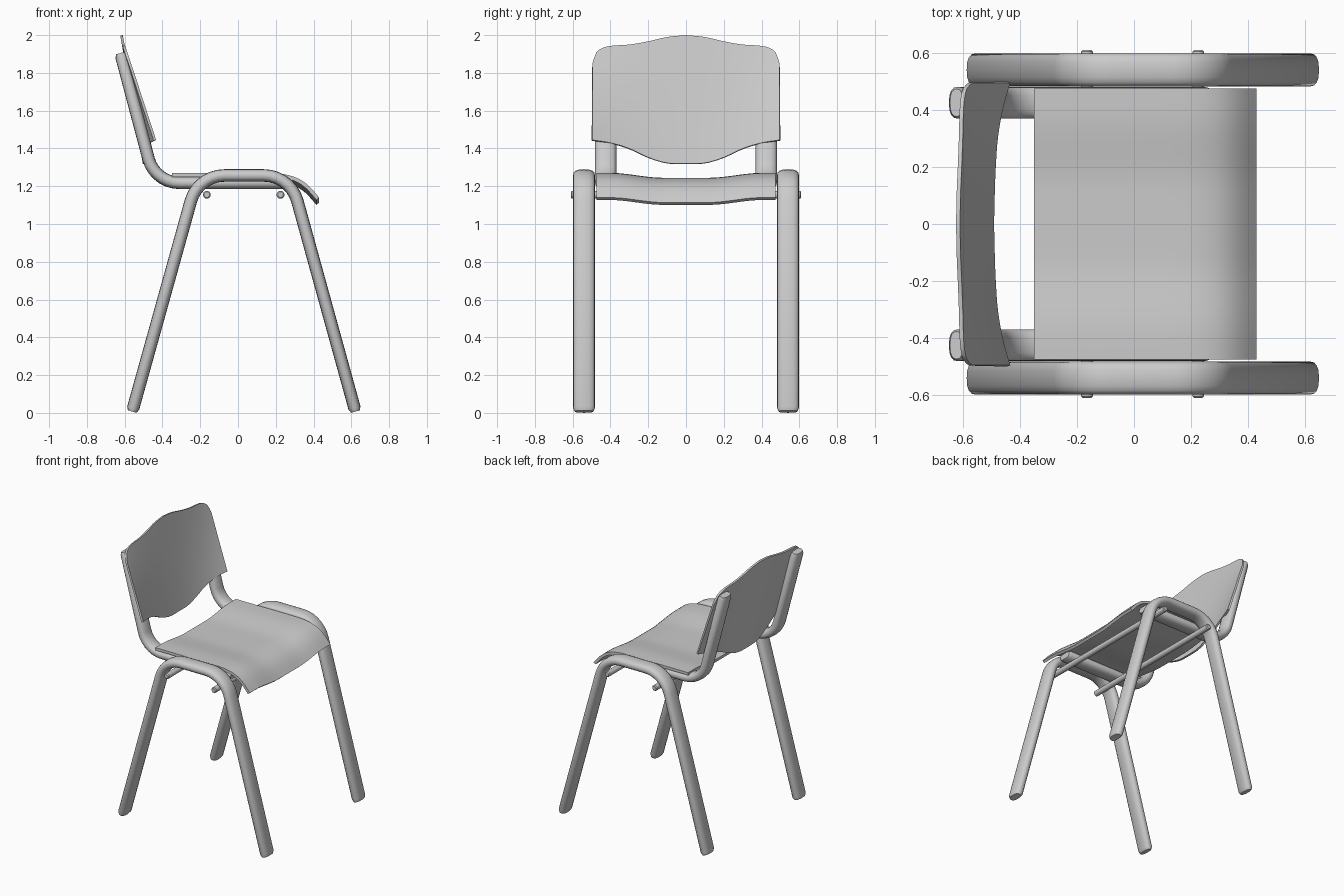
import bpy, bmesh, math
from mathutils import Vector

cube = bpy.data.objects.get("Cube")
if cube:
    bpy.data.objects.remove(cube, do_unlink=True)

grey = bpy.data.materials.new("plain_grey")
grey.use_nodes = True
colour = (0.6, 0.6, 0.6, 1)
grey.diffuse_color = colour
grey.node_tree.nodes["Principled BSDF"].inputs["Base Color"].default_value = colour


def finish(bm, name, thickness=0):
    """Turn a bmesh into a smooth-shaded object, thickened if it is a sheet."""
    mesh = bpy.data.meshes.new(name)
    bm.to_mesh(mesh)
    bm.free()
    mesh.materials.append(grey)
    obj = bpy.data.objects.new(name, mesh)
    bpy.context.collection.objects.link(obj)
    bpy.ops.object.select_all(action="DESELECT")
    obj.select_set(True)
    bpy.context.view_layer.objects.active = obj
    if thickness:
        mod = obj.modifiers.new("thickness", "SOLIDIFY")
        mod.thickness = thickness
        mod.offset = -1
        bpy.ops.object.modifier_apply(modifier=mod.name)
    bpy.ops.object.shade_smooth_by_angle(angle=math.radians(35))


def rounded(points, tangent, steps=7):
    """Round the inner corners of an (x, z) path with circular arcs."""
    pts = [Vector(p) for p in points]
    path = [pts[0]]
    for a, b, c in zip(pts, pts[1:], pts[2:]):
        u, v = (a - b).normalized(), (c - b).normalized()
        half = u.angle(v) / 2
        radius = tangent * math.tan(half)
        mid = (u + v).normalized()
        centre = b + mid * tangent / math.cos(half)
        side = (u - mid * u.dot(mid)).normalized()
        sweep = math.pi / 2 - half
        for i in range(steps + 1):
            t = sweep * (1 - 2 * i / steps)
            path.append(centre + radius * (side * math.sin(t) - mid * math.cos(t)))
    return path + [pts[-1]]


def oval_tube(name, path, y, half_width, half_depth, bevel=0.02, sides=16):
    """Sweep an oval section along an (x, z) path, with bevelled ends."""
    start = (path[1] - path[0]).normalized() * bevel
    end = (path[-2] - path[-1]).normalized() * bevel
    path = [path[0], path[0] + start] + path[1:-1] + [path[-1] + end, path[-1]]
    bm = bmesh.new()
    rings = []
    for i, p in enumerate(path):
        d = (path[min(i + 1, len(path) - 1)] - path[max(i - 1, 0)]).normalized()
        n = Vector((-d.y, d.x))
        s = 0.72 if i in (0, len(path) - 1) else 1
        ring = []
        for k in range(sides):
            a = math.tau * k / sides
            c, q = math.cos(a), math.sin(a)
            w = math.copysign(abs(c) ** 0.8, c) * half_width * (0.5 + s / 2)
            h = math.copysign(abs(q) ** 0.8, q) * half_depth * s
            ring.append(bm.verts.new((p.x + n.x * h, y + w, p.y + n.y * h)))
        rings.append(ring)
    for r, t in zip(rings, rings[1:]):
        for k in range(sides):
            m = (k + 1) % sides
            bm.faces.new((r[k], r[m], t[m], t[k]))
    bm.faces.new(rings[0])
    bm.faces.new(rings[-1])
    bmesh.ops.recalc_face_normals(bm, faces=bm.faces)
    finish(bm, name)


def sheet(name, us, vs, point, thickness):
    """Grid surface from point(u, v), thickened behind."""
    bm = bmesh.new()
    g = [[bm.verts.new(point(u, v)) for u in us] for v in vs]
    for r, t in zip(g, g[1:]):
        for i in range(len(us) - 1):
            bm.faces.new((r[i], r[i + 1], t[i + 1], t[i]))
    finish(bm, name, thickness)


def smooth_curve(points, x):
    """Smooth (Hermite) interpolation through a few points."""
    n = len(points)

    def slope(i):
        a, b = points[max(i - 1, 0)], points[min(i + 1, n - 1)]
        return (b[1] - a[1]) / (b[0] - a[0])

    i = max(k for k in range(n - 1) if k == 0 or points[k][0] <= x)
    (x0, y0), (x1, y1) = points[i], points[i + 1]
    d = x1 - x0
    t = (x - x0) / d
    return ((1 + 2 * t) * (1 - t) ** 2 * y0 + t * (1 - t) ** 2 * d * slope(i)
            + t * t * (3 - 2 * t) * y1 + t * t * (t - 1) * d * slope(i + 1))


# Side leg hoops and rear posts that run on under the seat
leg_path = rounded([(-0.56, 0.007), (-0.212, 1.257), (0.277, 1.257), (0.622, 0.007)], 0.14)
post_path = rounded([(-0.622, 1.905), (-0.44, 1.218), (0.27, 1.218)], 0.13)
for side, sign in (("left", 1), ("right", -1)):
    oval_tube("leg_hoop_" + side, leg_path, sign * 0.54, 0.058, 0.033)
    oval_tube("back_post_" + side, post_path, sign * 0.425, 0.056, 0.033)

# Cross rods under the seat
for name, x in (("rear_rod", -0.165), ("front_rod", 0.225)):
    bm = bmesh.new()
    bmesh.ops.create_cone(bm, cap_ends=True, segments=14, radius1=0.021, radius2=0.021, depth=1.22)
    caps = [e for e in bm.edges if abs(e.verts[0].co.z - e.verts[1].co.z) < 0.01]
    bmesh.ops.bevel(bm, geom=caps, offset=0.006, segments=1, affect="EDGES")
    for v in bm.verts:
        v.co = (x + v.co.x, v.co.z, 1.155 - v.co.y)
    bmesh.ops.recalc_face_normals(bm, faces=bm.faces)
    finish(bm, name)

# Seat: dished across, rolled down at the front
seat_profile = [(-0.35, 1.27), (0, 1.27), (0.19, 1.269), (0.27, 1.258),
                (0.33, 1.235), (0.38, 1.197), (0.43, 1.14)]


def seat_point(x, y):
    t = min(max((abs(y) - 0.12) / 0.28, 0), 1)
    dip = 0.026 * (1 - t * t * (3 - 2 * t))
    return x, y, smooth_curve(seat_profile, x) - dip


seat_x = [-0.35, -0.1, 0.1] + [0.17 + 0.02 * i for i in range(14)]
seat_y = [0.475 * (i / 12 - 1) for i in range(25)]
sheet("seat", seat_x, seat_y, seat_point, 0.02)

# Backrest: wavy top and bottom edges, hollow towards the bottom
top_edge = [(0, 2), (0.1, 1.99), (0.2, 1.967), (0.3, 1.95), (0.4, 1.943),
            (0.45, 1.928), (0.48, 1.9), (0.495, 1.85)]
bottom_edge = [(0, 1.32), (0.1, 1.323), (0.2, 1.353), (0.3, 1.4), (0.4, 1.43), (0.495, 1.445)]


def back_point(y, t):
    a = abs(y)
    low, high = smooth_curve(bottom_edge, a), smooth_curve(top_edge, a)
    z = low + (high - low) * t
    middle = -0.49 - 0.176 * (z - 1.32)
    edge = -0.43 - 0.33 * (z - 1.44)
    return middle + (edge - middle) * (a / 0.5) ** 2.3, y, z


half = [0.04 * i for i in range(1, 11)] + [0.42, 0.44, 0.46, 0.475, 0.488, 0.495]
back_y = [-y for y in reversed(half)] + [0] + half
sheet("backrest", back_y, [i / 8 for i in range(9)], back_point, 0.014)
